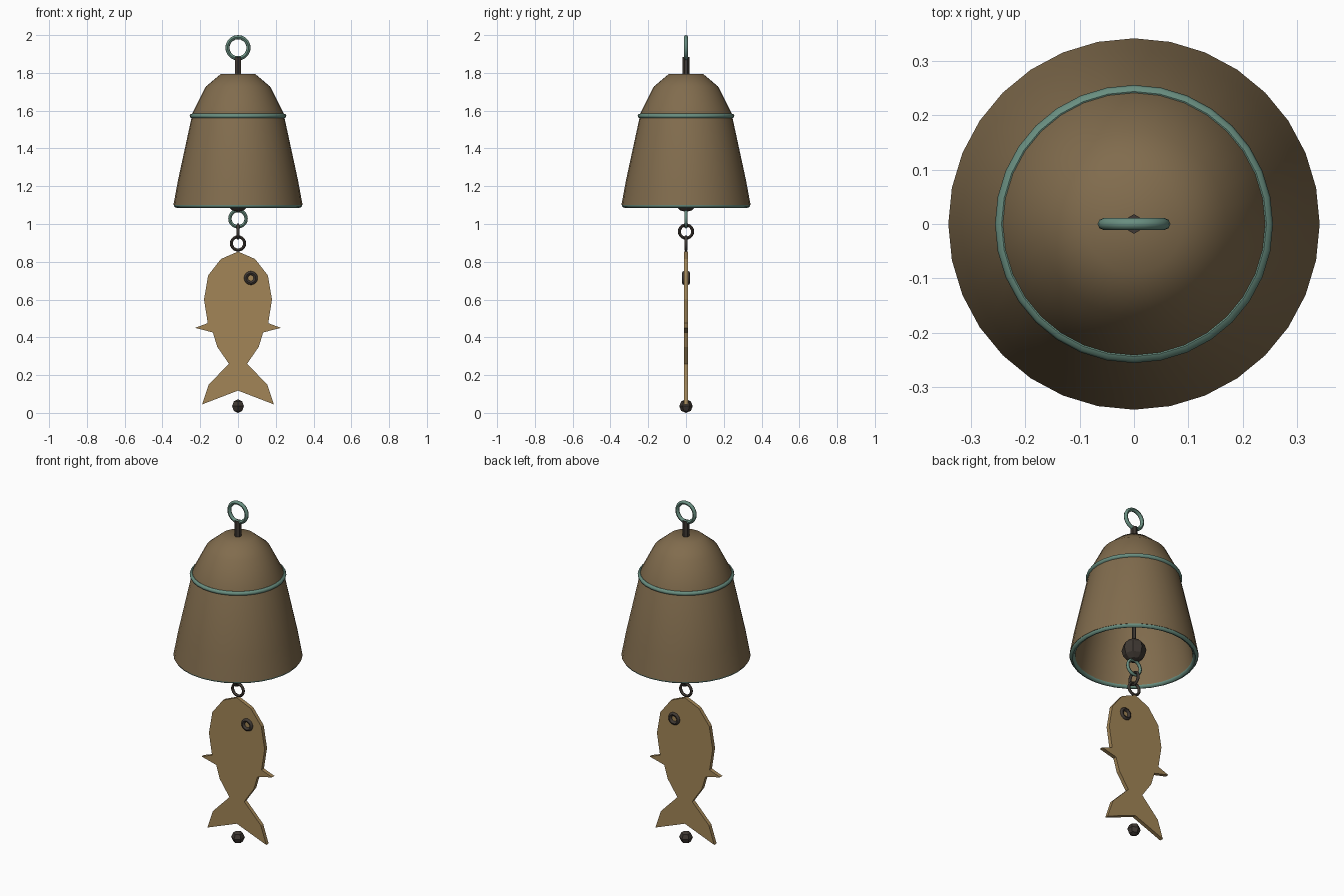
import bpy, bmesh
from math import pi

if "Cube" in bpy.data.objects:
    bpy.data.objects.remove(bpy.data.objects["Cube"])


def material(name, rgb):
    m = bpy.data.materials.new(name)
    m.diffuse_color = (*rgb, 1)
    m.use_nodes = True
    m.node_tree.nodes["Principled BSDF"].inputs["Base Color"].default_value = m.diffuse_color
    return m


BRONZE = material("bronze", (0.22, 0.15, 0.075))
BRASS = material("brass", (0.36, 0.235, 0.095))
PATINA = material("patina", (0.14, 0.27, 0.215))
IRON = material("iron", (0.05, 0.04, 0.033))


def finish(name, mat, smooth=True):
    ob = bpy.context.object
    ob.name = name
    ob.data.materials.append(mat)
    if smooth:
        bpy.ops.object.shade_smooth_by_angle(angle=pi / 4)
    return ob


def mesh_object(name, bm, mat, smooth):
    bmesh.ops.recalc_face_normals(bm, faces=bm.faces)
    me = bpy.data.meshes.new(name)
    bm.to_mesh(me)
    bm.free()
    ob = bpy.data.objects.new(name, me)
    bpy.context.collection.objects.link(ob)
    bpy.ops.object.select_all(action='DESELECT')
    bpy.context.view_layer.objects.active = ob
    ob.select_set(True)
    return finish(name, mat, smooth)


def ring(name, loc, major, minor, mat, rot=(pi / 2, 0, 0), segs=20):
    bpy.ops.mesh.primitive_torus_add(
        location=loc, rotation=rot, major_radius=major, minor_radius=minor,
        major_segments=segs, minor_segments=8)
    return finish(name, mat)


def rod(name, radius, z0, z1, mat):
    bpy.ops.mesh.primitive_cylinder_add(
        vertices=6, radius=radius, depth=z1 - z0, location=(0, 0, (z0 + z1) / 2))
    return finish(name, mat, False)


def ball(name, radius, z, segs, rings, mat):
    bpy.ops.mesh.primitive_uv_sphere_add(
        segments=segs, ring_count=rings, radius=radius, location=(0, 0, z))
    return finish(name, mat, False)


# Bell shell: outer profile down, inner profile back up, spun round z
profile = [(0, 1.795), (0.09, 1.795), (0.17, 1.728), (0.24, 1.59), (0.318, 1.23),
           (0.342, 1.10), (0.312, 1.10), (0.292, 1.23), (0.215, 1.58),
           (0.15, 1.71), (0.08, 1.77), (0, 1.77)]
bm = bmesh.new()
vs = [bm.verts.new((r, 0, z)) for r, z in profile]
es = [bm.edges.new(p) for p in zip(vs, vs[1:])]
bmesh.ops.spin(bm, geom=vs + es, cent=(0, 0, 0), axis=(0, 0, 1),
               angle=2 * pi, steps=32, use_duplicate=False)
bmesh.ops.remove_doubles(bm, verts=bm.verts, dist=1e-4)
mesh_object("bell", bm, BRONZE, True)

# Bell trim
ring("shoulder_band", (0, 0, 1.572), 0.244, 0.012, PATINA, (0, 0, 0), 32)
ring("rim_band", (0, 0, 1.10), 0.326, 0.014, PATINA, (0, 0, 0), 32)

# Hanger
rod("hanger_stem", 0.018, 1.76, 1.885, IRON)
ring("hanger_ring", (0, 0, 1.933), 0.056, 0.011, PATINA)

# Clapper
rod("clapper_rod", 0.012, 1.13, 1.78, IRON)
ball("clapper", 0.066, 1.13, 8, 6, IRON)

# Chain links, alternating direction
ring("chain_link_top", (0, 0, 1.028), 0.043, 0.009, PATINA)
ring("chain_link_middle", (0, 0, 0.96), 0.035, 0.008, IRON, (pi / 2, 0, pi / 2))
ring("chain_link_bottom", (0, 0, 0.897), 0.035, 0.008, IRON)

# Fish plate: half outline mirrored, then extruded
half = [(0.09, 0.815), (0.158, 0.728), (0.18, 0.60), (0.16, 0.475), (0.228, 0.45),
        (0.133, 0.426), (0.11, 0.35), (0.048, 0.26), (0.155, 0.15), (0.19, 0.045)]
outline = [(0, 0.854)] + half + [(0, 0.118)] + [(-x, z) for x, z in reversed(half)]
bm = bmesh.new()
face = bm.faces.new([bm.verts.new((x, -0.011, z)) for x, z in outline])
ext = bmesh.ops.extrude_face_region(bm, geom=[face], use_keep_orig=True)
for v in ext["geom"]:
    if isinstance(v, bmesh.types.BMVert):
        v.co.y = 0.011
mesh_object("fish_plate", bm, BRASS, False)

# Eye rings on both faces
for side, y in (("front", -0.01), ("back", 0.01)):
    ring("fish_eye_" + side, (0.068, y, 0.714), 0.026, 0.011, IRON, segs=16)

# Bead under the tail
ball("tail_bead", 0.036, 0.036, 6, 4, IRON)
